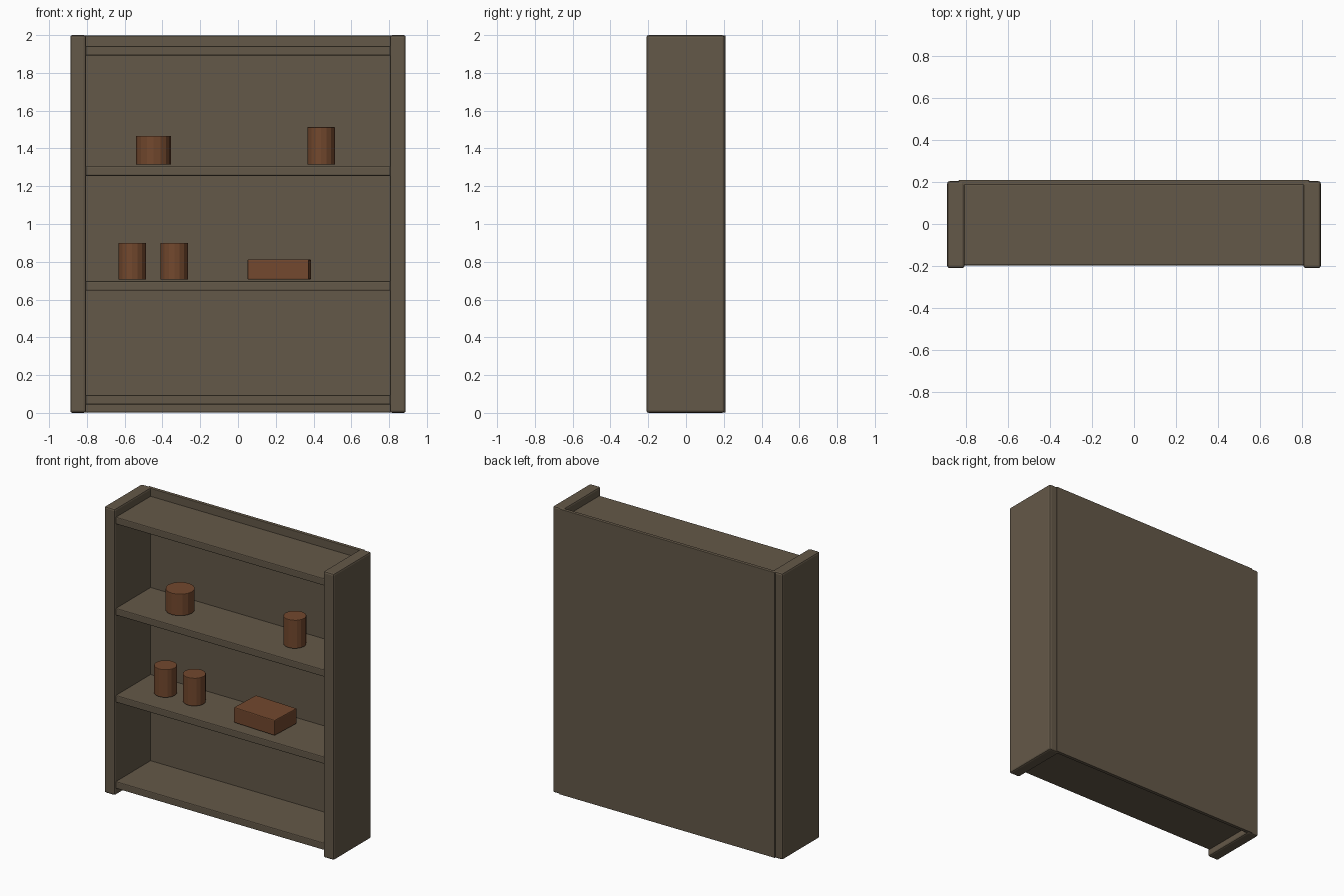
import bpy
import math

cube = bpy.data.objects.get("Cube")
if cube:
    bpy.data.objects.remove(cube, do_unlink=True)


def make_material(name, rgb):
    mat = bpy.data.materials.new(name)
    mat.use_nodes = True
    color = (*rgb, 1.0)
    mat.diffuse_color = color
    mat.node_tree.nodes["Principled BSDF"].inputs["Base Color"].default_value = color
    return mat


dark_wood = make_material("dark wood", (0.127, 0.098, 0.065))
warm_brown = make_material("warm brown", (0.17, 0.065, 0.027))


def finish(obj, name, mat, bevel):
    obj.name = name
    obj.data.materials.append(mat)
    if bevel:
        mod = obj.modifiers.new("Rounded edges", "BEVEL")
        mod.width = bevel
        mod.segments = 2
        mod.limit_method = "ANGLE"
        mod.angle_limit = math.radians(40)
    return obj


def box(name, low, high, mat, bevel, turn=0.0):
    center = [(a + b) / 2 for a, b in zip(low, high)]
    bpy.ops.mesh.primitive_cube_add(size=1, location=center)
    obj = bpy.context.object
    obj.scale = [b - a for a, b in zip(low, high)]
    bpy.ops.object.transform_apply(location=False, rotation=False, scale=True)
    obj.rotation_euler.z = math.radians(turn)
    return finish(obj, name, mat, bevel)


def canister(name, x, base, radius, height):
    bpy.ops.mesh.primitive_cylinder_add(
        vertices=16, radius=radius, depth=height, location=(x, 0, base + height / 2))
    return finish(bpy.context.object, name, warm_brown, 0.003)


# Upright sides
for name, sign in (("right_side", -1), ("left_side", 1)):
    x_low, x_high = sorted((sign * 0.805, sign * 0.888))
    box(name, (x_low, -0.21, 0), (x_high, 0.204, 2), dark_wood, 0.012)

# Back board, lapping over the sides
box("back_panel", (-0.833, 0.185, 0.003), (0.833, 0.21, 1.997), dark_wood, 0.003)

# Shelves between the sides
for name, top in (("bottom_shelf", 0.095), ("lower_shelf", 0.697),
                  ("upper_shelf", 1.305), ("top_shelf", 1.942)):
    box(name, (-0.81, -0.197, top - 0.05), (0.81, 0.19, top), dark_wood, 0.006)

# Things on the shelves
canister("wide_canister", -0.447, 1.315, 0.093, 0.152)
canister("upper_canister", 0.44, 1.315, 0.073, 0.198)
canister("lower_canister_1", -0.56, 0.705, 0.073, 0.195)
canister("lower_canister_2", -0.337, 0.705, 0.073, 0.195)
box("small_box", (0.055, -0.125, 0.705), (0.381, 0.105, 0.813), warm_brown, 0.006, turn=-2.5)
